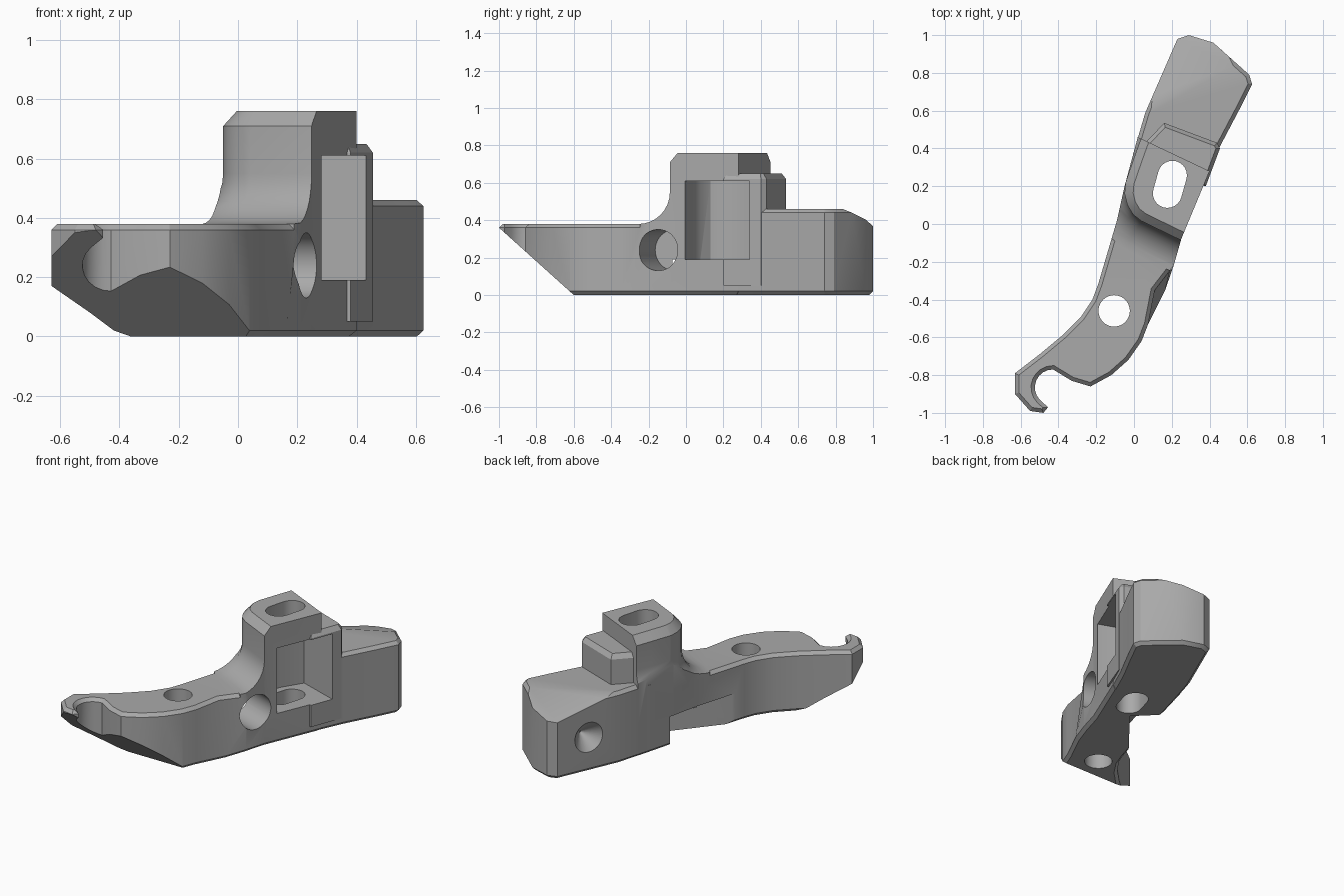
import bpy, bmesh, math
from mathutils import Vector

if "Cube" in bpy.data.objects:
    bpy.data.objects.remove(bpy.data.objects["Cube"])

grey = bpy.data.materials.new("plain grey")
grey.use_nodes = True
grey.diffuse_color = (0.4, 0.4, 0.4, 1)
grey.node_tree.nodes["Principled BSDF"].inputs["Base Color"].default_value = (0.4, 0.4, 0.4, 1)


def make(name, bm):
    bmesh.ops.recalc_face_normals(bm, faces=bm.faces)
    mesh = bpy.data.meshes.new(name)
    bm.to_mesh(mesh)
    bm.free()
    ob = bpy.data.objects.new(name, mesh)
    bpy.context.collection.objects.link(ob)
    mesh.materials.append(grey)
    return ob


def loft(name, rings):
    """Skin a stack of (points, z) rings that have equal counts."""
    bm = bmesh.new()
    loops = [[bm.verts.new((x, y, z)) for x, y in pts] for pts, z in rings]
    for a, b in zip(loops, loops[1:]):
        for i in range(len(a)):
            j = (i + 1) % len(a)
            bm.faces.new((a[i], a[j], b[j], b[i]))
    bm.faces.new(loops[0][::-1])
    bm.faces.new(loops[-1])
    return make(name, bm)


def offset(pts, d):
    """Push a counter-clockwise outline outward by d with mitred corners."""
    out = []
    for i, p in enumerate(pts):
        p = Vector(p)
        e1 = (p - Vector(pts[i - 1])).normalized()
        e2 = (Vector(pts[(i + 1) % len(pts)]) - p).normalized()
        n1, n2 = Vector((e1.y, -e1.x)), Vector((e2.y, -e2.x))
        out.append(tuple(p + (n1 + n2) * d / max(0.4, 1 + n1.dot(n2))))
    return out


def chamfered(name, pts, top, c=0.02):
    return loft(name, [(offset(pts, -c), 0), (pts, c), (pts, top - c), (offset(pts, -c), top)])


def drill(name, start, direction, r1, r2, depth):
    """Cylinder or cone running from start along direction."""
    bm = bmesh.new()
    bmesh.ops.create_cone(bm, cap_ends=True, segments=40, radius1=r1, radius2=r2, depth=depth)
    d = Vector(direction).normalized()
    bm.transform(d.to_track_quat('Z', 'Y').to_matrix().to_4x4())
    bmesh.ops.translate(bm, verts=bm.verts, vec=Vector(start) + d * depth / 2)
    return make(name, bm)


def combine(ob, tool, op):
    m = ob.modifiers.new("join", 'BOOLEAN')
    m.operation, m.object, m.solver = op, tool, 'EXACT'
    bpy.context.view_layer.objects.active = ob
    bpy.ops.object.modifier_apply(modifier=m.name)
    bpy.data.objects.remove(tool)


def slice_off(ob, point, normal):
    """Remove what lies on the normal side of a plane and close the cut."""
    bm = bmesh.new()
    bm.from_mesh(ob.data)
    bmesh.ops.bisect_plane(bm, geom=bm.verts[:] + bm.edges[:] + bm.faces[:],
                           plane_co=point, plane_no=normal, clear_outer=True)
    bmesh.ops.holes_fill(bm, edges=[e for e in bm.edges if e.is_boundary])
    bmesh.ops.recalc_face_normals(bm, faces=bm.faces)
    bm.to_mesh(ob.data)
    bm.free()


# Arm outline: left side down to the hook, round the hook, back up the right side
left_side = [(0.02, 0.46), (-0.05, 0.2), (-0.09, 0.02), (-0.19, -0.32), (-0.22, -0.4), (-0.28, -0.49),
             (-0.38, -0.59), (-0.5, -0.69), (-0.63, -0.79), (-0.63, -0.9), (-0.55, -0.99), (-0.48, -1.0)]
hook = [(-0.43 + 0.095 * math.cos(a), -0.865 + 0.095 * math.sin(a))
        for a in [math.radians(225 - 17 * i) for i in range(9)]]
right_side = [(-0.33, -0.83), (-0.23, -0.86), (-0.12, -0.8), (-0.03, -0.72), (0.04, -0.62), (0.075, -0.53),
              (0.11, -0.35), (0.21, -0.22), (0.25, -0.08), (0.4, 0.28)]
arm_plan = left_side + [(-0.455, -0.97)] + hook + right_side
body = chamfered("bracket_body", arm_plan, 0.38)

# Lower corner of the arm flares out
for v in body.data.vertices:
    if v.co.z < 0.1 and abs(v.co.x - 0.1) < 0.04 and abs(v.co.y + 0.35) < 0.04:
        v.co.x += 0.055

# Sloping underside toward the hook
slice_off(body, (0, -0.6, 0), (0, -0.9, -1))

# End block with a sloping far corner
block_plan = [(-0.005, 0.37), (0.37, 0.22), (0.46, 0.42), (0.56, 0.61), (0.625, 0.74), (0.61, 0.79),
              (0.42, 0.96), (0.29, 1.0), (0.23, 0.98), (0.06, 0.59)]
block = chamfered("end_block", block_plan, 0.46)
a, b, c = Vector((0.07, 0.6, 0.46)), Vector((0.53, 0.84, 0.46)), Vector((0.26, 0.98, 0.37))
normal = (b - a).cross(c - a)
slice_off(block, a, normal if normal.z > 0 else -normal)

# Tower with a chamfered rim and a concave foot
tower_plan = [(0.09, 0.6), (0.0, 0.35), (-0.045, 0.22), (-0.05, 0.16), (-0.035, 0.1), (-0.005, 0.05),
              (0.04, 0.015), (0.38, -0.15), (0.6, 0.35)]
R = 0.17
rings = [(tower_plan, 0.2)]
rings = [(offset(tower_plan, R), 0.2)]
for i in range(9):
    t = math.radians(90 - 11.25 * i)
    rings.append((offset(tower_plan, R * (1 - math.cos(t))), 0.55 - R * math.sin(t)))
rings += [(tower_plan, 0.71), (offset(tower_plan, -0.045), 0.76)]
tower = loft("tower", rings)
combine(tower, loft("tower_limit", [(arm_plan, 0.1), (arm_plan, 0.9)]), 'INTERSECT')

# Lower step behind the tower
step_plan = [(0.03, 0.3), (0.38, 0.2), (0.455, 0.4), (0.44, 0.43), (0.16, 0.535), (0.06, 0.43)]
step = loft("tower_step", [(step_plan, 0.05), (step_plan, 0.62), (offset(step_plan, -0.02), 0.65)])

for part in (block, tower, step):
    combine(body, part, 'UNION')

# Side pocket with a rounded inner corner
pocket_plan = [(0.46, -0.08), (0.54, 0.3), (0.42, 0.345), (0.17, 0.43), (0.09, 0.3), (0.055, 0.2),
               (0.06, 0.13), (0.1, 0.075), (0.16, 0.04), (0.27, 0.0)]
combine(body, loft("pocket", [(pocket_plan, 0.19), (pocket_plan, 0.61)]), 'DIFFERENCE')

# Upright slot through the tower
axis, centre = Vector((0.27, 0.96)), Vector((0.19, 0.21))
side = Vector((axis.y, -axis.x))
slot_plan = []
for i in range(26):
    t = math.pi * (i if i < 13 else i - 1) / 12
    shift = axis * (0.05 if i < 13 else -0.05)
    slot_plan.append(tuple(centre + shift + 0.077 * (side * math.cos(t) + axis * math.sin(t))))
combine(body, loft("slot", [(slot_plan, -0.1), (slot_plan, 0.9)]), 'DIFFERENCE')

# Undercut on the left side
notch_plan = [(-0.04, 0.22), (0.1, 0.08), (-0.16, -0.24), (-0.3, -0.42), (-0.3, 0.45)]
combine(body, loft("undercut", [(notch_plan, -0.1), (notch_plan, 0.19)]), 'DIFFERENCE')

# Round holes: arm hole, angled side hole, conical dimple in the block
combine(body, drill("arm_hole", (-0.105, -0.46, -0.1), (0, 0, 1), 0.083, 0.083, 0.7), 'DIFFERENCE')
combine(body, drill("side_hole", (0.32, -0.18, 0.24), (-0.94, 0.33, 0), 0.11, 0.11, 0.36), 'DIFFERENCE')
combine(body, drill("dimple", (0.13, 0.79, 0.22), (0.92, -0.39, 0), 0.11, 0.005, 0.11), 'DIFFERENCE')

# Smooth the rounded areas and keep the edges crisp
bpy.ops.object.select_all(action='DESELECT')
body.select_set(True)
bpy.context.view_layer.objects.active = body
bpy.ops.object.shade_smooth_by_angle(angle=math.radians(28))
